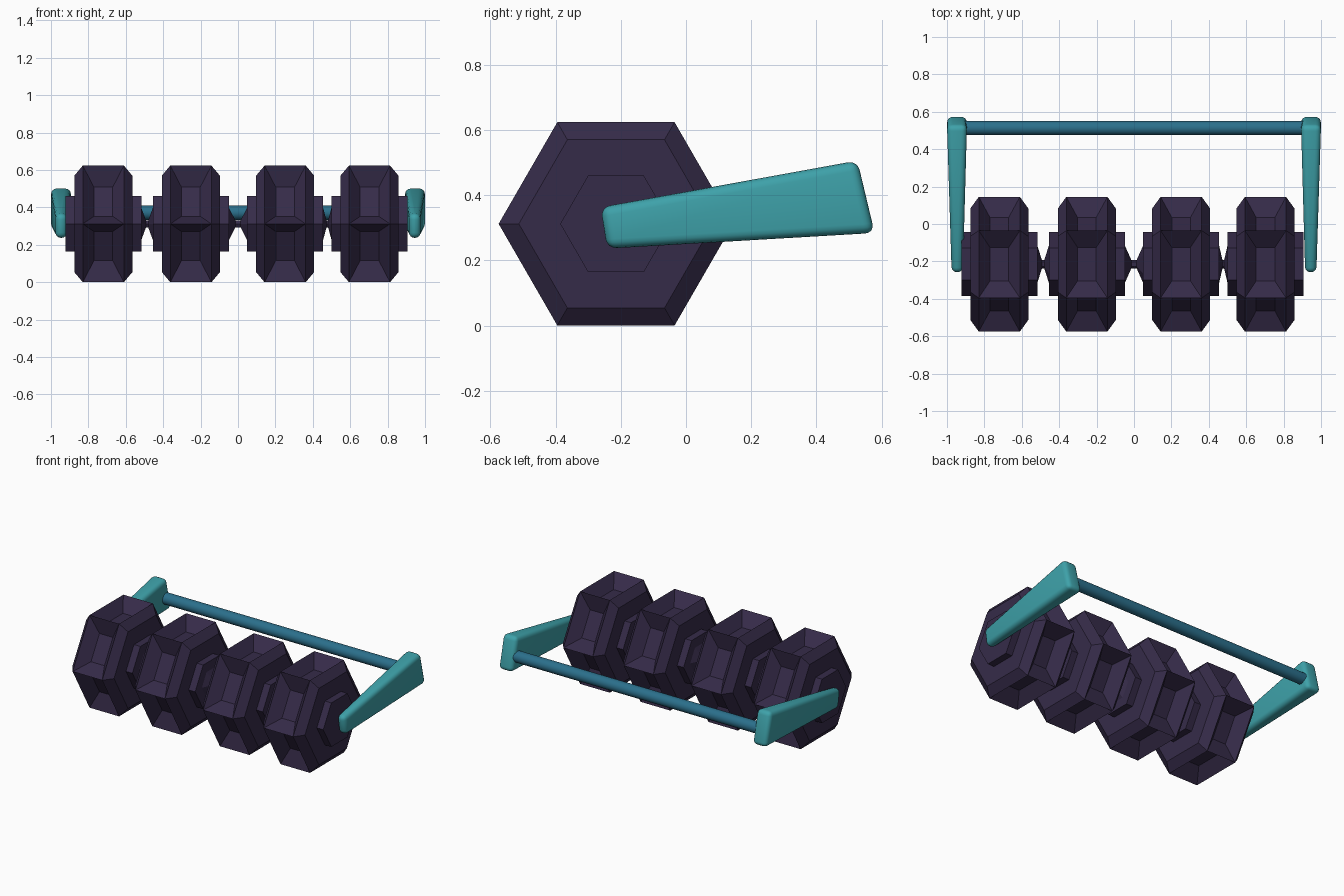
import bpy, bmesh, math
from mathutils import Vector

if "Cube" in bpy.data.objects:
    bpy.data.objects.remove(bpy.data.objects["Cube"])

CY, CZ = -0.215, 0.312   # roller axis


def material(name, color):
    m = bpy.data.materials.new(name)
    m.diffuse_color = (*color, 1)
    m.use_nodes = True
    m.node_tree.nodes["Principled BSDF"].inputs["Base Color"].default_value = m.diffuse_color
    return m


dark = material("dark purple", (0.036, 0.024, 0.066))
teal = material("teal", (0.048, 0.360, 0.400))
blue = material("steel blue", (0.024, 0.160, 0.260))


def make_object(name, bm, mat):
    bmesh.ops.recalc_face_normals(bm, faces=bm.faces)
    me = bpy.data.meshes.new(name)
    bm.to_mesh(me)
    bm.free()
    me.materials.append(mat)
    ob = bpy.data.objects.new(name, me)
    bpy.context.collection.objects.link(ob)
    return ob


def smooth(ob):
    bpy.ops.object.select_all(action='DESELECT')
    ob.select_set(True)
    bpy.context.view_layer.objects.active = ob
    bpy.ops.object.shade_smooth_by_angle(angle=math.radians(40))


def lathe(profile, sides):
    """Rings of (x, radius) about the x axis, capped at both ends."""
    bm = bmesh.new()
    rings = [[bm.verts.new((x, r * math.cos(2 * math.pi * i / sides),
                            r * math.sin(2 * math.pi * i / sides)))
              for i in range(sides)] for x, r in profile]
    for a, b in zip(rings, rings[1:]):
        for i in range(sides):
            j = (i + 1) % sides
            bm.faces.new((a[i], a[j], b[j], b[i]))
    bm.faces.new(rings[0])
    bm.faces.new(rings[-1])
    return bm


def dent(bm, face, across, along, depth):
    """Sink a scaled copy of a tread face towards the axle."""
    n, c = face.normal.copy(), face.calc_center_median()
    bmesh.ops.inset_individual(bm, faces=[face], thickness=0.01)
    for v in face.verts:
        d = v.co - c
        x = Vector((math.copysign(across, d.x), 0, 0))
        v.co = c + x + Vector((0, d.y, d.z)).normalized() * along - n * depth


# Hexagonal weight rollers with sunken pyramid dents in the treads
half = [(0.11, 0.36), (0.155, 0.298), (0.155, 0.171), (0.203, 0.171)]
for n, x in enumerate((-0.72, -0.252, 0.252, 0.703)):
    bm = lathe([(-a, r) for a, r in reversed(half)] + half, 6)
    bmesh.ops.recalc_face_normals(bm, faces=bm.faces)
    treads = [f for f in bm.faces if abs(f.normal.x) < 0.1
              and f.calc_center_median().yz.length > 0.3]
    for f in treads:
        dent(bm, f, 0.05, 0.09, 0.075)
    ob = make_object(f"roller_{n + 1}", bm, dark)
    ob.location = (x, CY, CZ)

# Axle with tapered collars between neighbouring rollers
gaps = [(-0.517, -0.455), (-0.049, 0.049), (0.455, 0.50)]
for n, (a, b) in enumerate(gaps):
    t = min(0.035, (b - a) * 0.4)
    bm = lathe([(a - 0.01, 0.1), (a, 0.1), (a + t, 0.022),
                (b - t, 0.022), (b, 0.1), (b + 0.01, 0.1)], 6)
    make_object(f"axle_collar_{n + 1}", bm, dark).location = (0, CY, CZ)

# Side arms: tapered slabs, wide at the back, with rounded edges
corners = [(-0.242, 0.236, 0.915, 0.975), (0.579, 0.284, 0.893, 1.0),
           (0.526, 0.506, 0.893, 1.0), (-0.262, 0.363, 0.915, 0.975)]
for side, s in (("left", -1), ("right", 1)):
    bm = bmesh.new()
    inner = [bm.verts.new((s * xi, y, z)) for y, z, xi, xo in corners]
    outer = [bm.verts.new((s * xo, y, z)) for y, z, xi, xo in corners]
    bm.faces.new(inner)
    bm.faces.new(outer)
    for i in range(4):
        j = (i + 1) % 4
        bm.faces.new((inner[i], inner[j], outer[j], outer[i]))
    bmesh.ops.bevel(bm, geom=bm.edges[:], offset=0.029, segments=4,
                    profile=0.5, affect='EDGES')
    smooth(make_object(f"{side}_arm", bm, teal))

# Rear handle bar
bar = make_object("handle_bar", lathe([(-0.91, 0.038), (0.91, 0.038)], 24), blue)
bar.location = (0, 0.513, 0.372)
smooth(bar)
